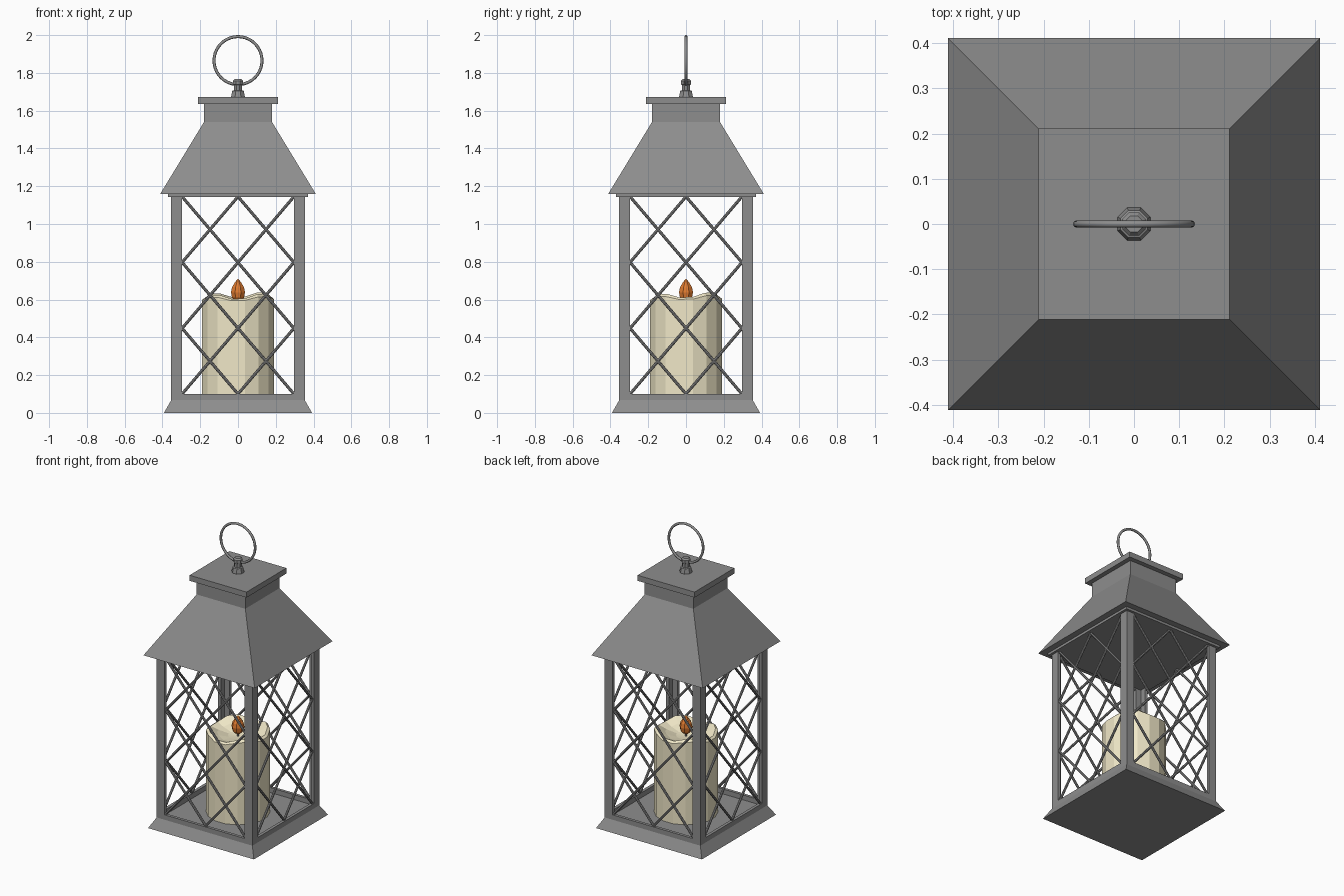
import bpy, bmesh, math
from mathutils import Vector

if "Cube" in bpy.data.objects:
    bpy.data.objects.remove(bpy.data.objects["Cube"])


def material(name, rgb):
    m = bpy.data.materials.new(name)
    m.diffuse_color = (*rgb, 1)
    m.use_nodes = True
    m.node_tree.nodes["Principled BSDF"].inputs["Base Color"].default_value = m.diffuse_color
    return m


metal = material("dark_metal", (0.27, 0.27, 0.27))
wax = material("wax", (0.88, 0.81, 0.58))
fire = material("flame", (0.75, 0.20, 0.03))


def finish(name, bm, mat=metal):
    bmesh.ops.recalc_face_normals(bm, faces=bm.faces)
    me = bpy.data.meshes.new(name)
    bm.to_mesh(me)
    bm.free()
    ob = bpy.data.objects.new(name, me)
    bpy.context.collection.objects.link(ob)
    me.materials.append(mat)
    return ob


def lathe(name, profile, sides, mat=metal, wave=None):
    """Turn (flat half-width, z) points into an n-sided solid with flats facing the axes."""
    bm = bmesh.new()
    rings = []
    for i, (r, z) in enumerate(profile):
        ring = []
        for k in range(sides):
            a = 2 * math.pi * (k + 0.5) / sides
            rr = r / math.cos(math.pi / sides)
            dz = wave(i, a) if wave else 0
            ring.append(bm.verts.new((rr * math.cos(a), rr * math.sin(a), z + dz)))
        rings.append(ring)
    for lo, hi in zip(rings, rings[1:]):
        for k in range(sides):
            j = (k + 1) % sides
            bm.faces.new((lo[k], lo[j], hi[j], hi[k]))
    bm.faces.new(rings[0][::-1])
    bm.faces.new(rings[-1])
    return finish(name, bm, mat)


def prism(name, outline, z0, z1):
    """Extrude an (x, y) outline upwards."""
    bm = bmesh.new()
    face = bm.faces.new([bm.verts.new((x, y, z0)) for x, y in outline])
    top = bmesh.ops.extrude_face_region(bm, geom=[face])["geom"]
    bmesh.ops.translate(bm, vec=(0, 0, z1 - z0),
                        verts=[g for g in top if isinstance(g, bmesh.types.BMVert)])
    return finish(name, bm)


def rod(bm, a, b, radius, sides=8):
    a, b = Vector(a), Vector(b)
    d = b - a
    made = bmesh.ops.create_cone(bm, cap_ends=True, segments=sides, radius1=radius,
                                 radius2=radius, depth=d.length)["verts"]
    q = d.to_track_quat('Z', 'Y')
    for v in made:
        v.co = q @ v.co + (a + b) / 2


# Base, roof with collar and cap, and the plate under the roof
lathe("base", [(0.392, 0), (0.354, 0.067)], 4)
lathe("top_plate", [(0.37, 1.143), (0.37, 1.16)], 4)
lathe("roof", [(0.412, 1.159), (0.18, 1.54), (0.18, 1.635), (0.211, 1.635), (0.211, 1.672)], 4)

# Diamond lattice bars: straight lines through a grid of nodes
W, I, T = 0.354, 0.296, 0.02
Z = [0.10, 0.448, 0.797, 1.145]
bars = [(-I, Z[0], I, Z[2]), (0, Z[0], I, Z[1]), (-I, Z[1], I, Z[3]), (-I, Z[2], 0, Z[3])]

# Each side: an angle-section corner post, a thin bottom rail and a lattice
for side in range(4):
    post = prism("corner_post", [(-W, -W), (-I, -W), (-I, -W + T), (-W + T, -W + T),
                                 (-W + T, -I), (-W, -I)], 0.065, 1.15)
    rail = prism("bottom_rail", [(-I, -W), (I, -W), (I, -W + T), (-I, -W + T)], 0.065, 0.10)
    bm = bmesh.new()
    for x0, z0, x1, z1 in bars:
        for m in (-1, 1):
            rod(bm, (m * x0, -0.341, z0), (m * x1, -0.341, z1), 0.008)
    lattice = finish("lattice", bm)
    for ob in (post, rail, lattice):
        ob.rotation_euler.z = side * math.pi / 2


# Candle with a wavy melted rim
def rim_wave(i, a):
    strength = (0, 0.8, 1, 0.5, 0, 0)[i]
    return strength * (-0.015 * math.cos(4 * a) + 0.006 * math.sin(a + 0.5))


lathe("candle", [(0.191, 0.065), (0.191, 0.608), (0.176, 0.620), (0.125, 0.596),
                 (0.06, 0.578), (0.01, 0.572)], 16, wax, rim_wave)
bm = bmesh.new()
rod(bm, (0, 0, 0.56), (0, 0, 0.62), 0.006)
finish("wick", bm)
lathe("flame", [(0.018, 0.594), (0.032, 0.610), (0.037, 0.638), (0.032, 0.665),
                (0.018, 0.688), (0.008, 0.702), (0.001, 0.71)], 8, fire)

# Finial and hanging ring
lathe("finial", [(0.036, 1.67), (0.036, 1.677), (0.030, 1.705), (0.022, 1.708),
                 (0.022, 1.735), (0.026, 1.738), (0.026, 1.758), (0.018, 1.768)], 8)
bpy.ops.mesh.primitive_torus_add(major_radius=0.127, minor_radius=0.008, major_segments=40,
                                 minor_segments=8, location=(0, 0, 1.865),
                                 rotation=(math.pi / 2, 0, 0))
ring = bpy.context.object
ring.name = "hanging_ring"
ring.data.materials.append(metal)
bpy.ops.object.shade_smooth_by_angle(angle=math.radians(50))
